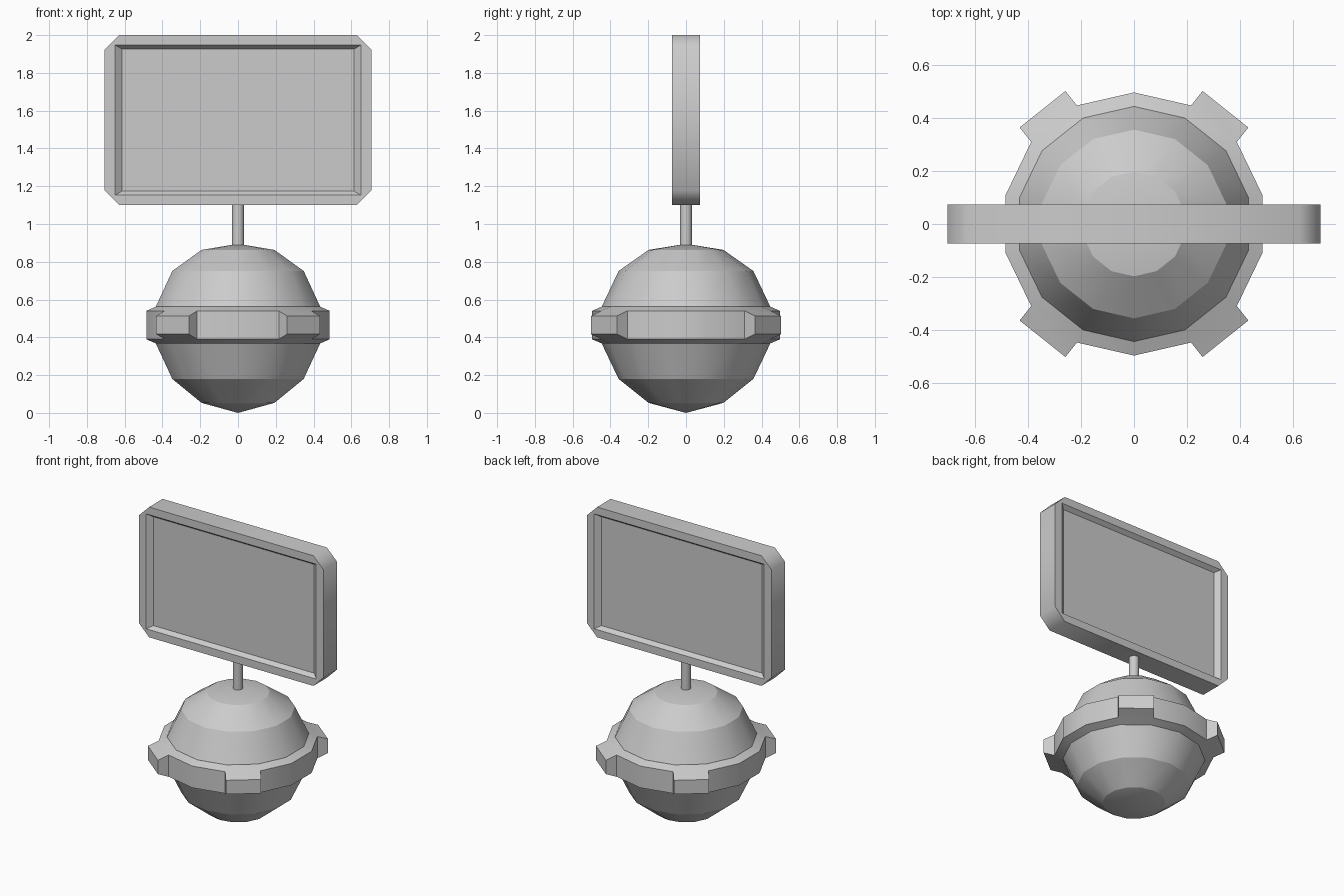
import bpy, bmesh
from math import sin, cos, tau, pi, radians
from mathutils import Vector

SIDES = 14

default = bpy.data.objects.get("Cube")
if default:
    bpy.data.objects.remove(default)

grey = bpy.data.materials.new("plain grey")
grey.use_nodes = True
grey.diffuse_color = (0.6, 0.6, 0.6, 1)
grey.node_tree.nodes["Principled BSDF"].inputs["Base Color"].default_value = (0.6, 0.6, 0.6, 1)


def finish(bm, name, smooth_angle=None):
    bmesh.ops.recalc_face_normals(bm, faces=bm.faces)
    mesh = bpy.data.meshes.new(name)
    bm.to_mesh(mesh)
    bm.free()
    mesh.materials.append(grey)
    obj = bpy.data.objects.new(name, mesh)
    bpy.context.collection.objects.link(obj)
    if smooth_angle:
        bpy.ops.object.select_all(action='DESELECT')
        obj.select_set(True)
        bpy.context.view_layer.objects.active = obj
        bpy.ops.object.shade_smooth_by_angle(angle=radians(smooth_angle))
    return obj


def revolve(profile, closed=False):
    """Turn (radius, height) points around z, with a corner on the y axis."""
    bm = bmesh.new()
    rings = []
    for r, z in profile:
        if r == 0:
            rings.append([bm.verts.new((0, 0, z))] * SIDES)
        else:
            angles = [pi / 2 + tau * i / SIDES for i in range(SIDES)]
            rings.append([bm.verts.new((r * cos(a), r * sin(a), z)) for a in angles])
    pairs = list(zip(rings, rings[1:]))
    if closed:
        pairs.append((rings[-1], rings[0]))
    for low, high in pairs:
        for i in range(SIDES):
            j = (i + 1) % SIDES
            corners = dict.fromkeys((low[i], low[j], high[j], high[i]))
            bm.faces.new(list(corners))
    return bm


# Faceted ball
ball = [(0, 0), (.198, .053), (.357, .18), (.445, .365),
        (.445, .565), (.357, .751), (.198, .863), (0, .895)]
finish(revolve(ball), "ball", 23.6)

# Belt around the middle, with four tapered lugs pulled out of its outer faces
bm = revolve([(.44, .365), (.498, .39), (.498, .54), (.44, .565)], closed=True)
bmesh.ops.recalc_face_normals(bm, faces=bm.faces)
bm.normal_update()
lug_faces = [f for f in bm.faces
             if f.calc_center_median().length > .6 and abs(f.normal.z) < .1
             and .55 < abs(f.normal.x) < .7]
for face in lug_faces:
    out = face.normal.copy()
    tip = bmesh.ops.extrude_discrete_faces(bm, faces=[face])["faces"][0]
    middle = tip.calc_center_median()
    for v in tip.verts:
        v.co.z = middle.z + (v.co.z - middle.z) * .64
        v.co += out * .07
finish(bm, "belt_with_lugs", 26)

# Thin post
finish(revolve([(0, .88), (.032, .88), (.032, 1.12), (0, 1.12)]), "post", 30)

# Chamfered panel with a sloped recess on the front and the back
HALF_W, HALF_H, CUT, DEPTH, MID_Z = .706, .45, .078, .074, 1.55
bm = bmesh.new()


def loop(points, y):
    return [bm.verts.new((x, y, MID_Z + z)) for x, z in points]


def rect(w, h):
    return [(w, -h), (w, h), (-w, h), (-w, -h)]


outline = []
for i, (x, z) in enumerate(rect(HALF_W, HALF_H)):
    sx, sz = (1 if x > 0 else -1), (1 if z > 0 else -1)
    pair = [(x - sx * CUT, z), (x, z - sz * CUT)]
    outline += pair if i % 2 == 0 else pair[::-1]

rims = []
for side in (-1, 1):
    rim = loop(outline, side * DEPTH)
    lip = loop(rect(.65, .397), side * DEPTH)
    floor = loop(rect(.615, .376), side * (DEPTH - .028))
    for i in range(4):
        j = (i + 1) % 4
        bm.faces.new((rim[2 * i], rim[2 * i + 1], lip[i]))
        bm.faces.new((rim[2 * i + 1], rim[2 * j], lip[j], lip[i]))
        bm.faces.new((lip[i], lip[j], floor[j], floor[i]))
    bm.faces.new(floor)
    rims.append(rim)
for i in range(8):
    j = (i + 1) % 8
    edge_face = bm.faces.new((rims[0][i], rims[0][j], rims[1][j], rims[1][i]))
    edge_face.smooth = True
finish(bm, "sign_panel")
